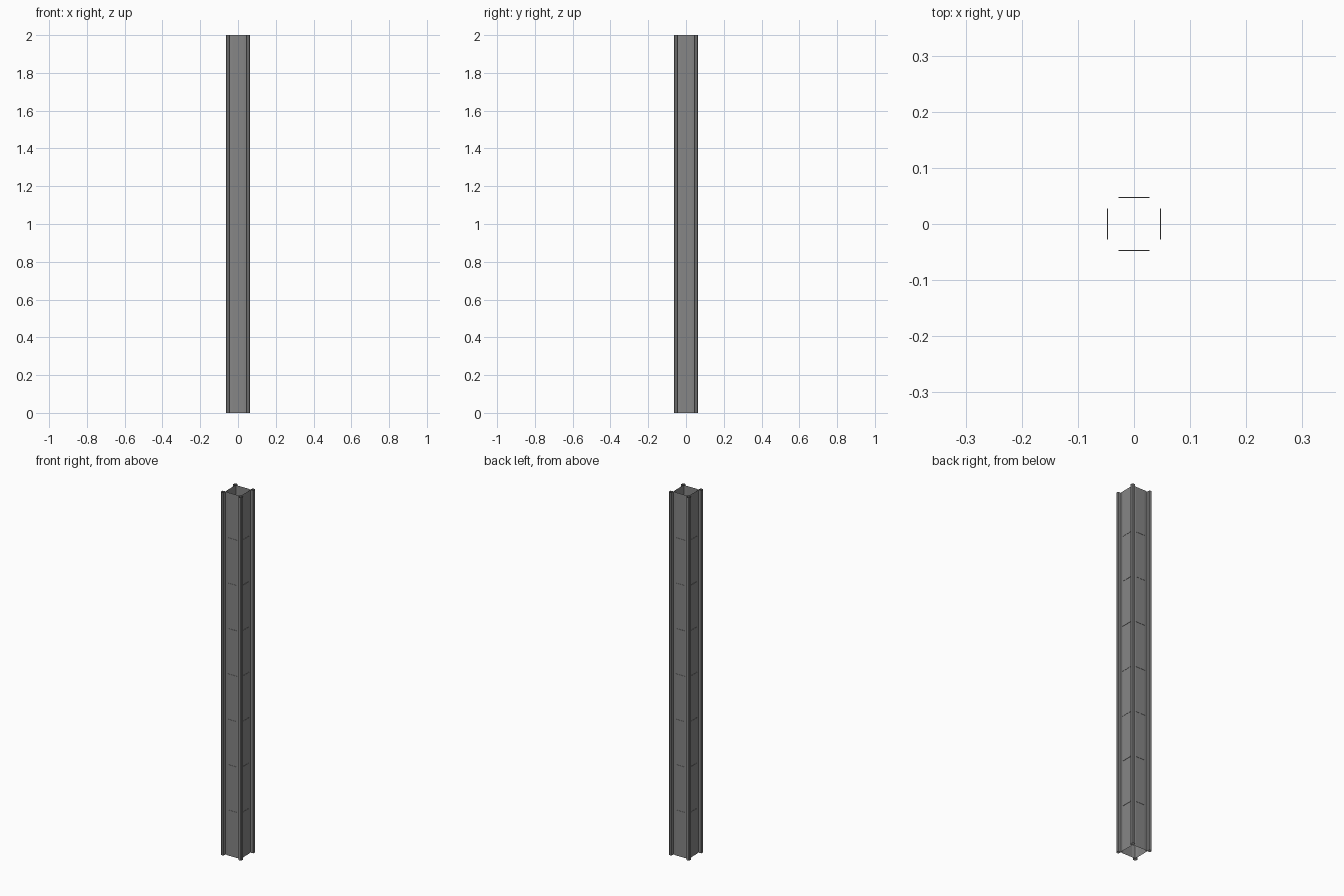
import bpy, bmesh, math
from mathutils import Matrix

if "Cube" in bpy.data.objects:
    bpy.data.objects.remove(bpy.data.objects["Cube"])

H = 2.0


def material(name, v):
    m = bpy.data.materials.new(name)
    m.diffuse_color = (v, v, v, 1)
    m.use_nodes = True
    m.node_tree.nodes["Principled BSDF"].inputs["Base Color"].default_value = m.diffuse_color
    return m


steel = material("grey steel", 0.24)


def finish(name, bm):
    me = bpy.data.meshes.new(name)
    bm.to_mesh(me)
    bm.free()
    me.materials.append(steel)
    ob = bpy.data.objects.new(name, me)
    bpy.context.collection.objects.link(ob)
    return ob


# one front side of the outline, from left corner to right corner
half = [(0.028, -0.047), (0.045, -0.0445), (0.045, -0.0605),
        (0.0465, -0.0625), (0.058, -0.0625)]
side = [(-x, y) for x, y in reversed(half)] + half
outline = []
for k in range(4):
    a = k * math.pi / 2
    c, s = round(math.cos(a)), round(math.sin(a))
    outline += [(x * c - y * s, x * s + y * c) for x, y in side]

# open-ended hollow column, divided into eight equal lengths
bm = bmesh.new()
levels = [H * i / 8 for i in range(9)]
rings = [[bm.verts.new((x, y, z)) for x, y in outline] for z in levels]
n = len(outline)
for lo, hi in zip(rings, rings[1:]):
    for i in range(n):
        j = (i + 1) % n
        bm.faces.new((lo[i], lo[j], hi[j], hi[i]))
finish("column_shell", bm)

# fine seam strips between the recessed panels
bm = bmesh.new()
for z in levels[1:-1]:
    for k in range(4):
        mat = (Matrix.Rotation(k * math.pi / 2, 4, 'Z')
               @ Matrix.Translation((0, -0.0475, z))
               @ Matrix.Diagonal((0.056, 0.002, 0.003, 1)))
        bmesh.ops.create_cube(bm, size=1, matrix=mat)
finish("panel_seams", bm)
